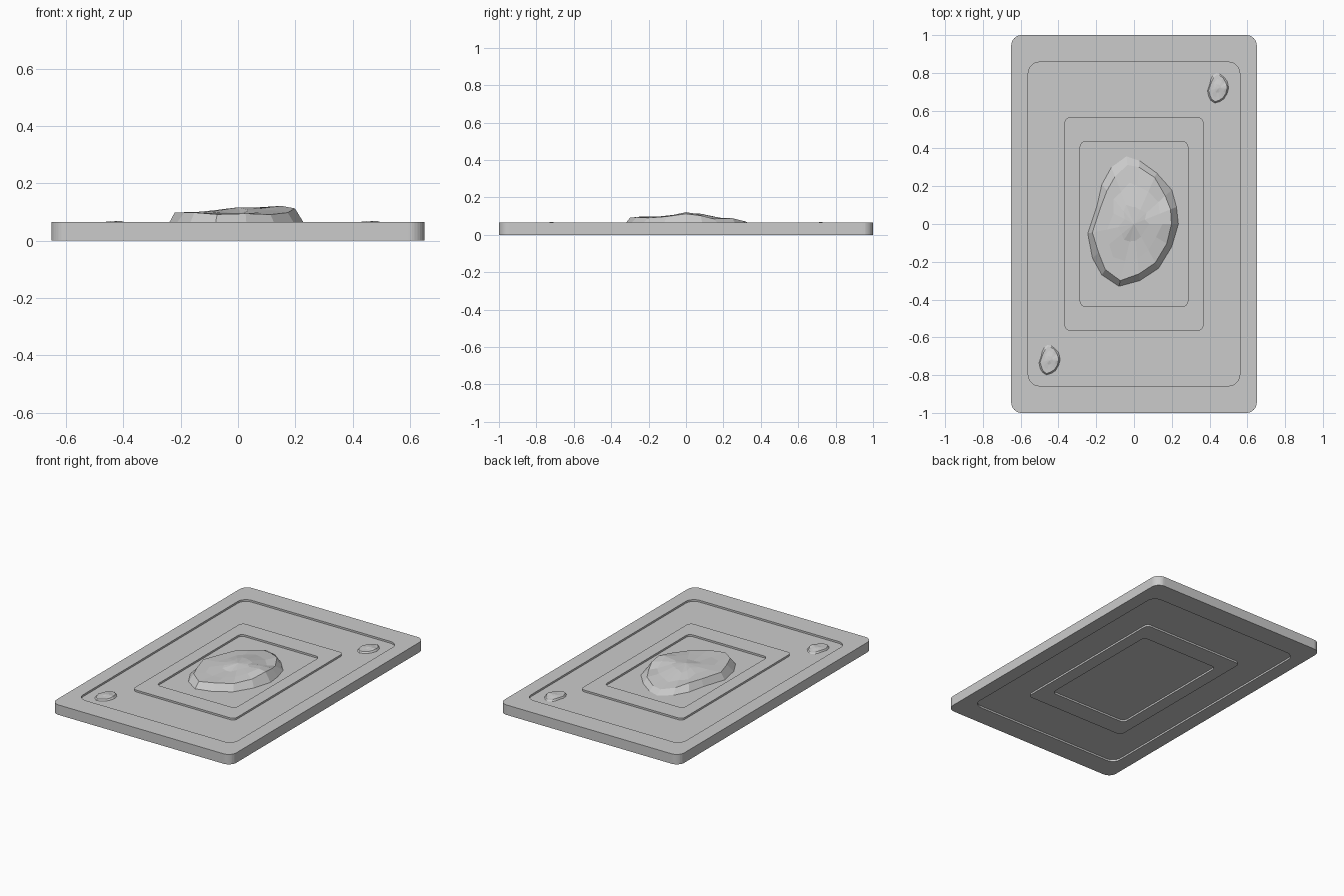
import bpy, bmesh, math, random

if "Cube" in bpy.data.objects:
    bpy.data.objects.remove(bpy.data.objects["Cube"])

T = 0.065      # slab thickness
D = 0.012      # recess depth
FLOOR = T - D


def make_object(name, bm):
    bmesh.ops.recalc_face_normals(bm, faces=bm.faces)
    mesh = bpy.data.meshes.new(name)
    bm.to_mesh(mesh)
    bm.free()
    ob = bpy.data.objects.new(name, mesh)
    bpy.context.collection.objects.link(ob)
    return ob


def rounded_rect(hx, hy, r, n=8):
    pts = []
    for k, (sx, sy) in enumerate([(1, 1), (-1, 1), (-1, -1), (1, -1)]):
        for i in range(n + 1):
            a = math.pi / 2 * (k + i / n)
            pts.append((sx * (hx - r) + r * math.cos(a), sy * (hy - r) + r * math.sin(a)))
    return pts


def bridge(bm, a, b):
    n = len(a)
    for i in range(n):
        j = (i + 1) % n
        bm.faces.new((a[i], a[j], b[j], b[i]))


# Slab: stepped rounded rectangles, from the top centre outward, mirrored below
inner, frame, field, rim = (0.285, 0.437, 0.03), (0.368, 0.565, 0.03), (0.56, 0.857, 0.06), (0.65, 1.0, 0.055)
top = [(inner, FLOOR), (inner, T), (frame, T), (frame, FLOOR),
       (field, FLOOR), (field, T), (rim, T)]
steps = top + [(s, T - z) for s, z in reversed(top)]
bm = bmesh.new()
loops = [[bm.verts.new((x, y, z)) for x, y in rounded_rect(*s)] for s, z in steps]
for a, b in zip(loops, loops[1:]):
    bridge(bm, a, b)
bm.faces.new(loops[0])
bm.faces.new(loops[-1])
make_object("card_slab", bm)

# Rock: plan outline and a few surface heights
OUTLINE = [(0.235, 0.0), (0.225, 0.09), (0.20, 0.18), (0.12, 0.27), (0.03, 0.335), (-0.04, 0.358),
           (-0.12, 0.30), (-0.17, 0.21), (-0.195, 0.10), (-0.245, -0.05), (-0.22, -0.18),
           (-0.17, -0.27), (-0.08, -0.33), (0.03, -0.30), (0.13, -0.235), (0.20, -0.12)]
HEIGHTS = [(0.02, 0.02, .118), (0.15, 0.0, .119), (-0.2, -0.05, .100), (-0.07, -0.28, .094),
           (0.07, -0.22, .092), (-0.04, 0.3, .075), (0.15, 0.17, .086), (-0.12, 0.15, .090),
           (0.0, -0.13, .097), (0.18, -0.08, .100), (-0.17, -0.2, .096)]


def height(x, y):
    w = [(1 / ((x - px) ** 2 + (y - py) ** 2 + 1e-4) ** 1.5, h) for px, py, h in HEIGHTS]
    return sum(a * h for a, h in w) / sum(a for a, h in w)


def rock(name, cx, cy, s):
    rng = random.Random(4)
    bm = bmesh.new()
    rings = [[bm.verts.new((x, y, FLOOR)) for x, y in OUTLINE]]
    for f in (0.87, 0.6, 0.3):
        ring = []
        for x, y in OUTLINE:
            g = f + rng.uniform(-0.05, 0.05)
            px, py = x * g, y * g
            ring.append(bm.verts.new((px, py, height(px, py) + rng.uniform(-0.003, 0.003))))
        rings.append(ring)
    for a, b in zip(rings, rings[1:]):
        bridge(bm, a, b)
    c = bm.verts.new((0, 0, 0.116))
    last = rings[-1]
    for i in range(len(last)):
        bm.faces.new((last[i], last[(i + 1) % len(last)], c))
    bm.faces.new(rings[0])
    for v in bm.verts:
        v.co = (cx + v.co.x * s, cy + v.co.y * s, FLOOR + (v.co.z - FLOOR) * s)
    make_object(name, bm)


rock("centre_rock", 0, 0, 1)
rock("corner_rock_back", 0.446, 0.717, 0.232)
rock("corner_rock_front", -0.446, -0.722, 0.232)
